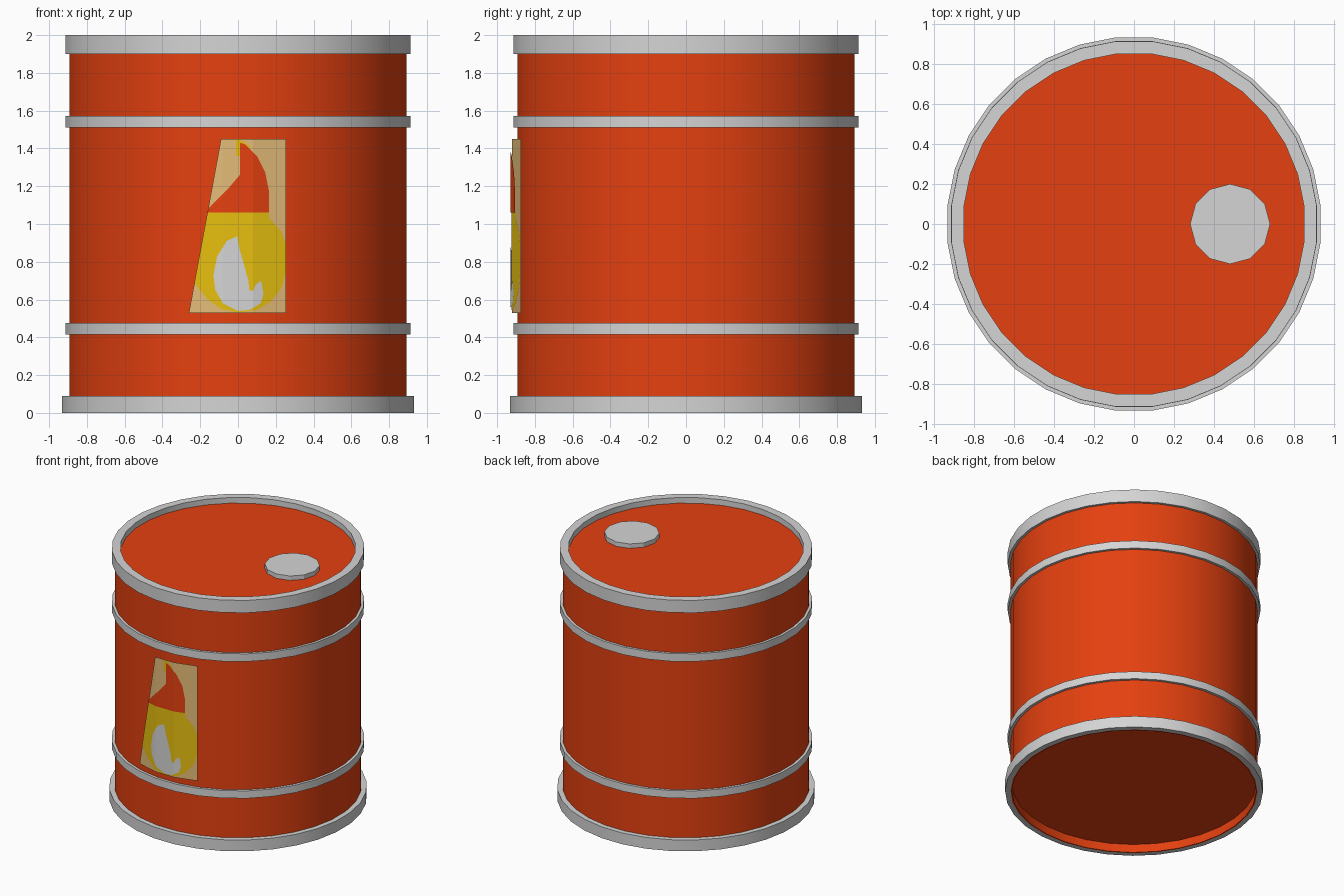
import bpy, bmesh, math

if "Cube" in bpy.data.objects:
    bpy.data.objects.remove(bpy.data.objects["Cube"])

SIDES = 32


def material(name, rgb):
    m = bpy.data.materials.new(name)
    m.diffuse_color = (*rgb, 1)
    m.use_nodes = True
    m.node_tree.nodes["Principled BSDF"].inputs["Base Color"].default_value = m.diffuse_color
    return m


ORANGE = material("orange_red", (0.78, 0.052, 0.005))
STEEL = material("light_grey", (0.66, 0.66, 0.66))
YELLOW = material("yellow", (0.80, 0.52, 0.005))
TAN = material("tan", (0.78, 0.50, 0.19))


def finish(bm, name, mat, smooth=True):
    me = bpy.data.meshes.new(name)
    bm.to_mesh(me)
    bm.free()
    me.materials.append(mat)
    ob = bpy.data.objects.new(name, me)
    bpy.context.collection.objects.link(ob)
    if smooth:
        bpy.ops.object.select_all(action='DESELECT')
        ob.select_set(True)
        bpy.context.view_layer.objects.active = ob
        bpy.ops.object.shade_smooth_by_angle(angle=math.radians(35))
    return ob


def lathe(name, profile, mat, sides=SIDES, turn=0.5, centre=(0, 0), smooth=True):
    """Revolve a closed (radius, z) profile; radius 0 becomes a pole."""
    bm = bmesh.new()
    rings = []
    for r, z in profile:
        if r == 0:
            rings.append([bm.verts.new((*centre, z))] * sides)
        else:
            angles = [2 * math.pi * (i + turn) / sides for i in range(sides)]
            rings.append([bm.verts.new((centre[0] + r * math.cos(a),
                                        centre[1] + r * math.sin(a), z)) for a in angles])
    for k in range(len(rings)):
        a, b = rings[k], rings[(k + 1) % len(rings)]
        if a[0] is a[1] and b[0] is b[1]:
            continue
        for i in range(sides):
            j = (i + 1) % sides
            quad = list(dict.fromkeys([a[i], a[j], b[j], b[i]]))
            bm.faces.new(quad)
    bmesh.ops.recalc_face_normals(bm, faces=bm.faces)
    return finish(bm, name, mat, smooth)


def ring(name, r_in, r_out, z0, z1):
    lathe(name, [(r_in, z0), (r_out, z0), (r_out, z1), (r_in, z1)], STEEL)


# drum shell with recessed bottom and lid
lathe("drum_body", [(0, 0.066), (0.887, 0.066), (0.887, 0.0), (0.897, 0.0),
                    (0.897, 1.955), (0, 1.955)], ORANGE)

# rims and hoops
ring("bottom_rim", 0.896, 0.936, 0.0, 0.09)
ring("lower_hoop", 0.88, 0.918, 0.415, 0.475)
ring("upper_hoop", 0.88, 0.917, 1.51, 1.572)
ring("top_rim", 0.854, 0.917, 1.9, 2.0)

# filler cap on the lid
lathe("filler_cap", [(0, 1.95), (0.2, 1.95), (0.2, 1.99), (0, 1.99)], STEEL,
      sides=12, turn=0, centre=(0.48, 0), smooth=False)


# warning label: flat outlines folded around the front of the drum
FOLD = 0.08


def label(name, outline, mat, layer):
    bm = bmesh.new()
    bm.faces.new([bm.verts.new((x, 0, z)) for x, z in outline])
    bmesh.ops.triangulate(bm, faces=bm.faces[:])
    for x in (-FOLD, FOLD):
        geom = bm.verts[:] + bm.edges[:] + bm.faces[:]
        bmesh.ops.bisect_plane(bm, geom=geom, plane_co=(x, 0, 0), plane_no=(1, 0, 0))
    for v in bm.verts:
        v.co.y = -0.922 - 0.003 * layer + 0.27 * max(0, abs(v.co.x) - FOLD)
    bm.normal_update()
    bmesh.ops.reverse_faces(bm, faces=[f for f in bm.faces if f.normal.y > 0])
    finish(bm, name, mat, smooth=False)


label("label_plate", [(-0.26, 0.53), (0.255, 0.53), (0.255, 1.45), (-0.09, 1.45)], TAN, 0)
label("label_yellow_flame",
      [(-0.231, 0.69), (-0.21, 0.66), (-0.16, 0.60), (-0.09, 0.55), (0, 0.532),
       (0.10, 0.545), (0.17, 0.585), (0.23, 0.66), (0.254, 0.75), (0.254, 0.89),
       (0.23, 0.96), (0.165, 1.03), (0.165, 1.06), (-0.162, 1.06)], YELLOW, 1)
label("label_flame_tip",
      [(-0.01, 1.36), (0.06, 1.36), (0.065, 1.41), (0.01, 1.448), (-0.012, 1.445),
       (0.005, 1.41)], YELLOW, 1)
label("label_red_flame",
      [(-0.161, 1.06), (0.164, 1.06), (0.165, 1.17), (0.145, 1.27), (0.10, 1.36),
       (0.04, 1.42), (0.01, 1.43), (0.025, 1.33), (0.01, 1.26), (-0.05, 1.19),
       (-0.13, 1.11), (-0.158, 1.08)], ORANGE, 2)
label("label_grey_flame",
      [(0, 0.54), (0.06, 0.545), (0.12, 0.58), (0.135, 0.63), (0.122, 0.66),
       (0.122, 0.70), (0.095, 0.68), (0.08, 0.645), (0.06, 0.65), (0.055, 0.70),
       (0.03, 0.79), (0.01, 0.86), (-0.005, 0.935), (-0.06, 0.91), (-0.11, 0.83),
       (-0.13, 0.73), (-0.12, 0.65), (-0.08, 0.58)], STEEL, 2)
